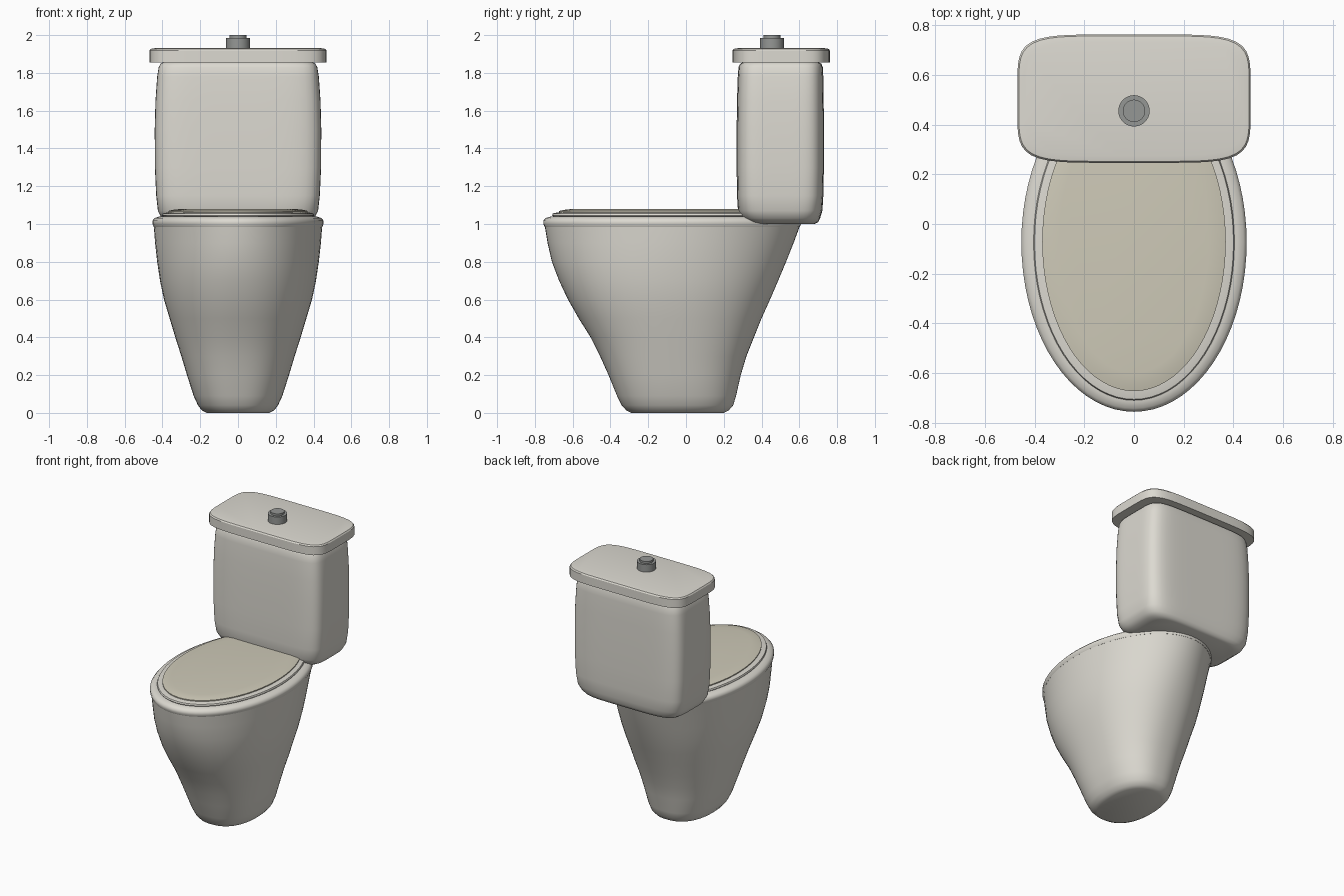
import bpy, bmesh
from math import sin, cos, pi, radians


def material(name, color):
    m = bpy.data.materials.new(name)
    m.diffuse_color = (*color, 1)
    return m


ceramic = material("ceramic", (0.72, 0.70, 0.64))
cream = material("cream_plastic", (0.62, 0.59, 0.48))
metal = material("metal", (0.30, 0.31, 0.30))


def loft(name, sections, mat, segs=72, angle=32):
    """Stack superellipse rings: (z, half width, y front, y back, exponent)."""
    bm = bmesh.new()
    rings = []
    for z, hx, y0, y1, n in sections:
        ring = []
        for i in range(segs):
            a = 2 * pi * i / segs
            c, s = cos(a), sin(a)
            r = (abs(c) ** n + abs(s) ** n) ** (-1 / n)
            ring.append(bm.verts.new((hx * r * c, (y0 + y1) / 2 + (y1 - y0) / 2 * r * s, z)))
        rings.append(ring)
    for lo, hi in zip(rings, rings[1:]):
        for i in range(segs):
            j = (i + 1) % segs
            bm.faces.new((lo[i], lo[j], hi[j], hi[i]))
    bm.faces.new(rings[0][::-1])
    bm.faces.new(rings[-1])
    me = bpy.data.meshes.new(name)
    bm.to_mesh(me)
    bm.free()
    me.materials.append(mat)
    ob = bpy.data.objects.new(name, me)
    bpy.context.collection.objects.link(ob)
    me.shade_smooth()
    me.set_sharp_from_angle(angle=radians(angle))
    return ob


# Bowl and pedestal in one flowing body
loft("bowl", [
    (0.00, 0.165, -0.29, 0.20, 2.4),
    (0.012, 0.19, -0.315, 0.225, 2.4),
    (0.04, 0.212, -0.34, 0.25, 2.4),
    (0.09, 0.235, -0.365, 0.265, 2.4),
    (0.20, 0.270, -0.41, 0.29, 2.35),
    (0.30, 0.300, -0.455, 0.32, 2.3),
    (0.40, 0.332, -0.505, 0.36, 2.25),
    (0.50, 0.362, -0.568, 0.40, 2.2),
    (0.60, 0.392, -0.625, 0.445, 2.15),
    (0.70, 0.413, -0.672, 0.488, 2.1),
    (0.80, 0.428, -0.71, 0.53, 2.05),
    (0.90, 0.439, -0.733, 0.57, 2),
    (0.99, 0.446, -0.748, 0.603, 2)], ceramic, angle=40)

# Rim with a sloping top
loft("rim", [
    (0.985, 0.446, -0.748, 0.603, 2),
    (1.00, 0.453, -0.755, 0.608, 2),
    (1.018, 0.453, -0.755, 0.608, 2),
    (1.032, 0.440, -0.741, 0.595, 2),
    (1.040, 0.415, -0.715, 0.57, 2)], ceramic, angle=50)

# Seat and closed lid
loft("seat", [
    (1.035, 0.395, -0.700, 0.55, 2),
    (1.046, 0.404, -0.709, 0.56, 2),
    (1.056, 0.400, -0.705, 0.555, 2),
    (1.062, 0.370, -0.675, 0.53, 2)], ceramic)
loft("seat_lid", [
    (1.060, 0.369, -0.672, 0.53, 2),
    (1.069, 0.369, -0.672, 0.53, 2),
    (1.075, 0.345, -0.645, 0.51, 2),
    (1.080, 0.300, -0.600, 0.47, 2)], cream)

# Cistern with rounded underside
loft("cistern", [
    (1.00, 0.33, 0.36, 0.68, 5),
    (1.01, 0.375, 0.32, 0.70, 5),
    (1.03, 0.405, 0.29, 0.71, 5),
    (1.07, 0.424, 0.275, 0.722, 5.5),
    (1.15, 0.433, 0.27, 0.727, 6),
    (1.30, 0.440, 0.268, 0.73, 6),
    (1.50, 0.441, 0.268, 0.73, 6),
    (1.65, 0.437, 0.27, 0.729, 6),
    (1.78, 0.428, 0.274, 0.727, 6),
    (1.83, 0.420, 0.278, 0.724, 6),
    (1.848, 0.41, 0.287, 0.717, 6),
    (1.858, 0.39, 0.305, 0.70, 6)], ceramic, segs=96, angle=50)
loft("cistern_lid", [
    (1.856, 0.469, 0.246, 0.762, 5.5),
    (1.918, 0.469, 0.246, 0.762, 5.5),
    (1.927, 0.463, 0.252, 0.756, 5.5),
    (1.931, 0.440, 0.275, 0.733, 5.5)], ceramic, segs=96)

# Flush button: collar and plunger
loft("button_collar", [
    (1.925, 0.063, 0.392, 0.518, 2),
    (1.985, 0.063, 0.392, 0.518, 2)], metal, segs=32)
loft("button", [
    (1.98, 0.045, 0.41, 0.50, 2),
    (2.00, 0.045, 0.41, 0.50, 2)], metal, segs=32)
